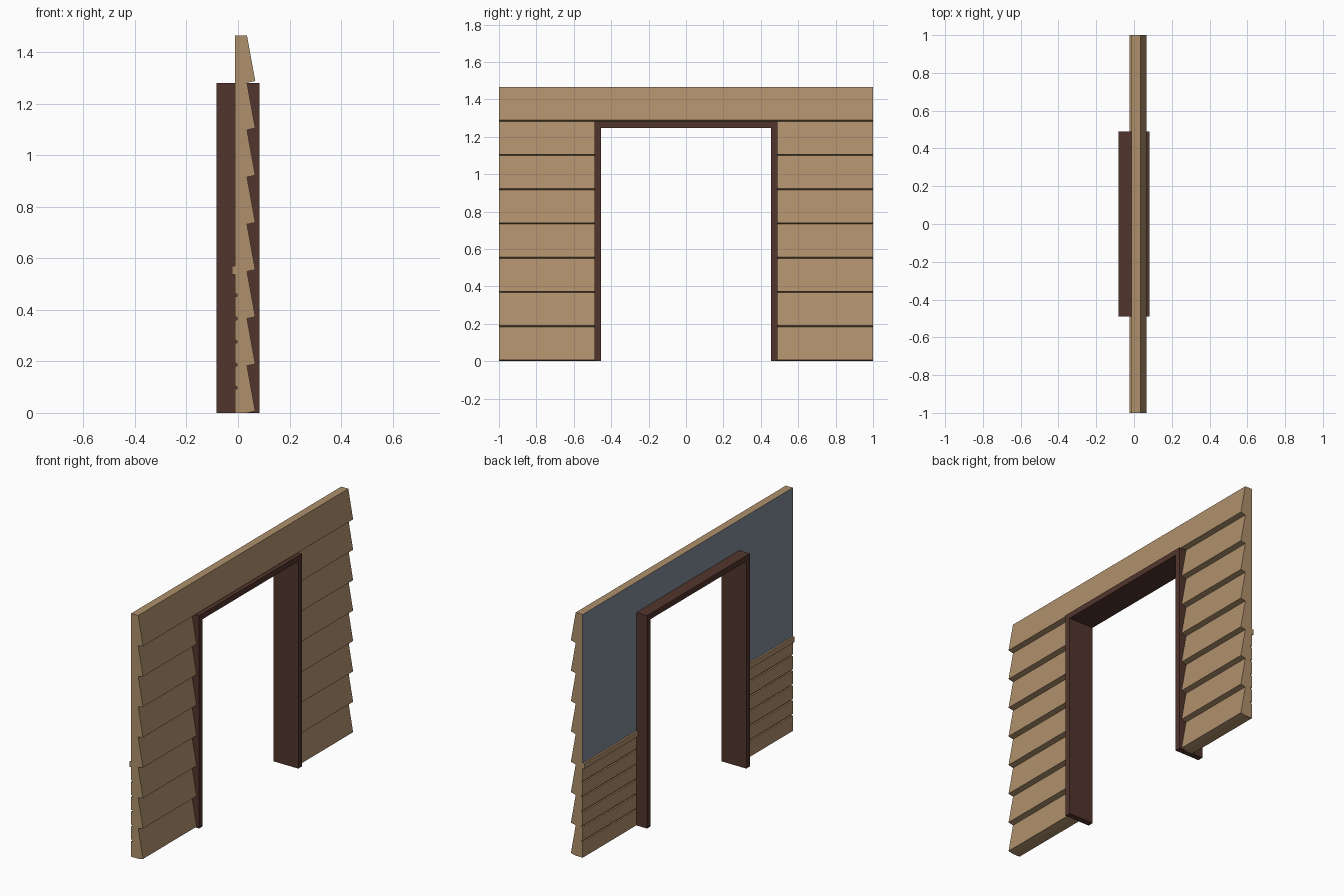
import bpy, bmesh

if "Cube" in bpy.data.objects:
    bpy.data.objects.remove(bpy.data.objects["Cube"])

BOARDS, TOP = 8, 1.465
STEP = TOP / BOARDS
DOOR_TOP = STEP * 7          # outer top of the door frame
DOOR_Y = 0.49                # outer half width of the door frame
BACK = -0.012                # inner wall face


def material(name, rgb):
    m = bpy.data.materials.new(name)
    m.diffuse_color = (*rgb, 1)
    m.use_nodes = True
    m.node_tree.nodes["Principled BSDF"].inputs["Base Color"].default_value = m.diffuse_color
    return m


tan = material("tan_wood", (0.43, 0.28, 0.15))
dark = material("dark_wood", (0.085, 0.036, 0.026))
slate = material("slate_plaster", (0.22, 0.27, 0.33))


def prism(points, offset):
    """Closed polygon extruded by an offset vector."""
    bm = bmesh.new()
    face = bm.faces.new([bm.verts.new(p) for p in points])
    ext = bmesh.ops.extrude_face_region(bm, geom=[face], use_keep_orig=True)
    verts = [v for v in ext["geom"] if isinstance(v, bmesh.types.BMVert)]
    bmesh.ops.translate(bm, vec=offset, verts=verts)
    bmesh.ops.recalc_face_normals(bm, faces=bm.faces)
    return bm


def finish(bm, name, *mats):
    me = bpy.data.meshes.new(name)
    bm.to_mesh(me)
    bm.free()
    for m in mats:
        me.materials.append(m)
    ob = bpy.data.objects.new(name, me)
    bpy.context.collection.objects.link(ob)
    return ob


# Wall section: overlapping boards outside, grooved wainscot inside
section = [(0.035, 0)]
for i in range(BOARDS):
    z = i * STEP
    section += [(0.067, z + 0.007), (0.035, z + STEP)]
section += [(BACK, TOP), (BACK, 0.555)]
for i in reversed(range(5)):
    z = 0.098 + i * 0.0895
    section += [(BACK, z + 0.005), (-0.003, z + 0.005), (-0.003, z - 0.005), (BACK, z - 0.005)]
section.append((BACK, 0))
wall = prism([(x, -1, z) for x, z in section], (0, 2, 0))

# Doorway cut out of the wall
for y in (-DOOR_Y, DOOR_Y):
    bmesh.ops.bisect_plane(wall, geom=wall.verts[:] + wall.edges[:] + wall.faces[:],
                           plane_co=(0, y, 0), plane_no=(0, 1, 0), dist=1e-5)
middle = [f for f in wall.faces if abs(f.calc_center_median().y) < DOOR_Y - 0.01]
geom = middle + list({e for f in middle for e in f.edges}) + list({v for f in middle for v in f.verts})
bmesh.ops.bisect_plane(wall, geom=geom, plane_co=(0, 0, DOOR_TOP), plane_no=(0, 0, 1), dist=1e-5)
hole = []
for f in wall.faces:
    c = f.calc_center_median()
    if abs(c.y) < DOOR_Y - 0.01 and c.z < DOOR_TOP:
        hole.append(f)
    elif f.normal.x < -0.9 and c.z > 0.6:
        f.material_index = 1
bmesh.ops.delete(wall, geom=hole, context='FACES')
finish(wall, "clapboard_wall", tan, slate)

# Chair rail on each side of the doorway
for side, y in (("left", -1), ("right", DOOR_Y)):
    rail = [(BACK, y, 0.538), (-0.023, y, 0.538), (-0.023, y, 0.57), (BACK, y, 0.57)]
    finish(prism(rail, (0, 1 - DOOR_Y, 0)), "chair_rail_" + side, tan)

# Door frame: jambs and lintel
inner_y, inner_z = 0.455, 1.248
arch = [(-DOOR_Y, 0), (-DOOR_Y, DOOR_TOP), (DOOR_Y, DOOR_TOP), (DOOR_Y, 0),
        (inner_y, 0), (inner_y, inner_z), (-inner_y, inner_z), (-inner_y, 0)]
finish(prism([(-0.083, y, z) for y, z in arch], (0.166, 0, 0)), "door_frame", dark)
